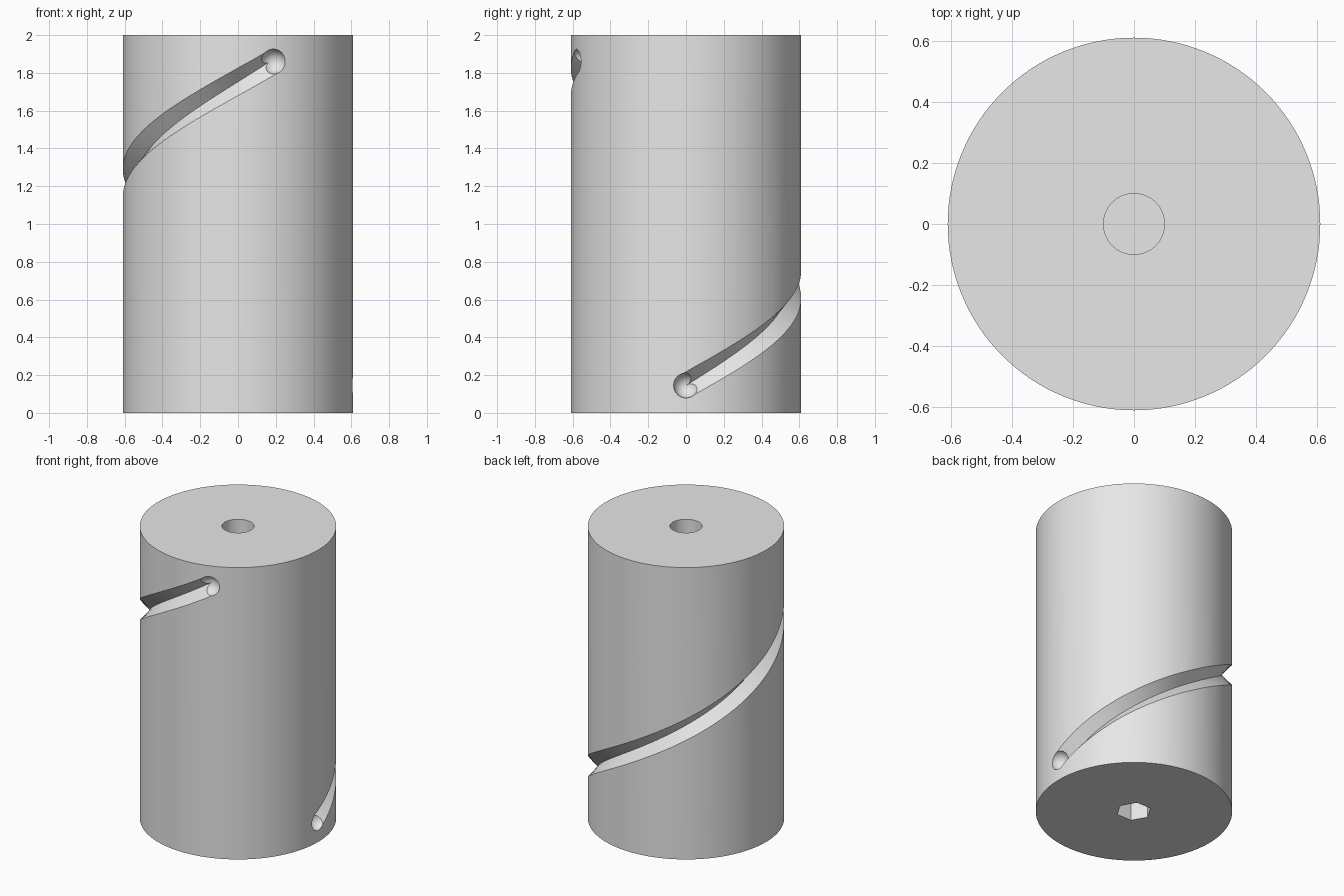
import bpy, bmesh
from math import cos, sin, radians, atan2
from mathutils import Vector, Matrix

if "Cube" in bpy.data.objects:
    bpy.data.objects.remove(bpy.data.objects["Cube"], do_unlink=True)

RADIUS, HEIGHT = 0.61, 2.0
GROOVE = 0.065                      # groove depth and half width
START, END = 0.0, radians(288)      # groove sweep about the axis
Z_START, Z_END = 0.145, 1.86
STEPS = 120

metal = bpy.data.materials.new("plain grey")
metal.use_nodes = True
grey = (0.8, 0.8, 0.8, 1)
metal.diffuse_color = grey
metal.node_tree.nodes["Principled BSDF"].inputs["Base Color"].default_value = grey


def make_object(name, bm):
    bmesh.ops.recalc_face_normals(bm, faces=bm.faces)
    mesh = bpy.data.meshes.new(name)
    bm.to_mesh(mesh)
    bm.free()
    mesh.materials.append(metal)
    obj = bpy.data.objects.new(name, mesh)
    bpy.context.collection.objects.link(obj)
    return obj


def prism(name, sides, radius, z0, z1, turn=0.0):
    bm = bmesh.new()
    ring = [bm.verts.new((radius * cos(turn + radians(360 * i / sides)),
                          radius * sin(turn + radians(360 * i / sides)), z0))
            for i in range(sides)]
    base = bm.faces.new(ring)
    top = bmesh.ops.extrude_face_region(bm, geom=[base])["geom"]
    bmesh.ops.translate(bm, vec=(0, 0, z1 - z0),
                        verts=[v for v in top if isinstance(v, bmesh.types.BMVert)])
    return make_object(name, bm)


def groove_frame(t):
    """Point on the surface, outward direction and across-groove direction."""
    a = START + (END - START) * t
    out = Vector((cos(a), sin(a), 0))
    point = out * RADIUS + Vector((0, 0, Z_START + (Z_END - Z_START) * t))
    pitch = atan2(Z_END - Z_START, RADIUS * (END - START))
    along = Vector((-sin(a), cos(a), 0)) * cos(pitch) + Vector((0, 0, sin(pitch)))
    return point, out, out.cross(along)


# Helical V groove cutter
bm = bmesh.new()
rings = []
for i in range(STEPS + 1):
    p, out, across = groove_frame(i / STEPS)
    lift = 0.03
    rings.append([bm.verts.new(p - out * GROOVE),
                  bm.verts.new(p + out * lift + across * (GROOVE + lift)),
                  bm.verts.new(p + out * lift - across * (GROOVE + lift))])
for a, b in zip(rings, rings[1:]):
    for j in range(3):
        k = (j + 1) % 3
        bm.faces.new((a[j], a[k], b[k], b[j]))
bm.faces.new(rings[0])
bm.faces.new(rings[-1])
cutters = [make_object("groove_cutter", bm)]

# Ball-shaped groove ends
for label, t in (("lower", 0), ("upper", 1)):
    p, out, across = groove_frame(t)
    bm = bmesh.new()
    bmesh.ops.create_uvsphere(bm, u_segments=32, v_segments=16, radius=GROOVE + 0.001,
                              matrix=Matrix.Translation(p))
    cutters.append(make_object(label + "_groove_end_cutter", bm))

# Round socket in the top, hexagonal socket in the bottom
cutters.append(prism("round_socket_cutter", 48, 0.1, HEIGHT - 0.4, HEIGHT + 0.1))
cutters.append(prism("hex_socket_cutter", 6, 0.11, -0.1, 0.4))

# Main cylinder with everything cut away
body = prism("grooved_cylinder", 128, RADIUS, 0, HEIGHT)
for cutter in cutters:
    mod = body.modifiers.new(cutter.name, "BOOLEAN")
    mod.operation = "DIFFERENCE"
    mod.solver = "EXACT"
    mod.object = cutter
    cutter.hide_render = True

bpy.context.view_layer.update()
evaluated = body.evaluated_get(bpy.context.evaluated_depsgraph_get())
carved = bpy.data.meshes.new_from_object(evaluated)
body.modifiers.clear()
body.data = carved
for cutter in cutters:
    bpy.data.objects.remove(cutter, do_unlink=True)

bpy.ops.object.select_all(action="DESELECT")
body.select_set(True)
bpy.context.view_layer.objects.active = body
bpy.ops.object.shade_smooth_by_angle(angle=radians(30))
